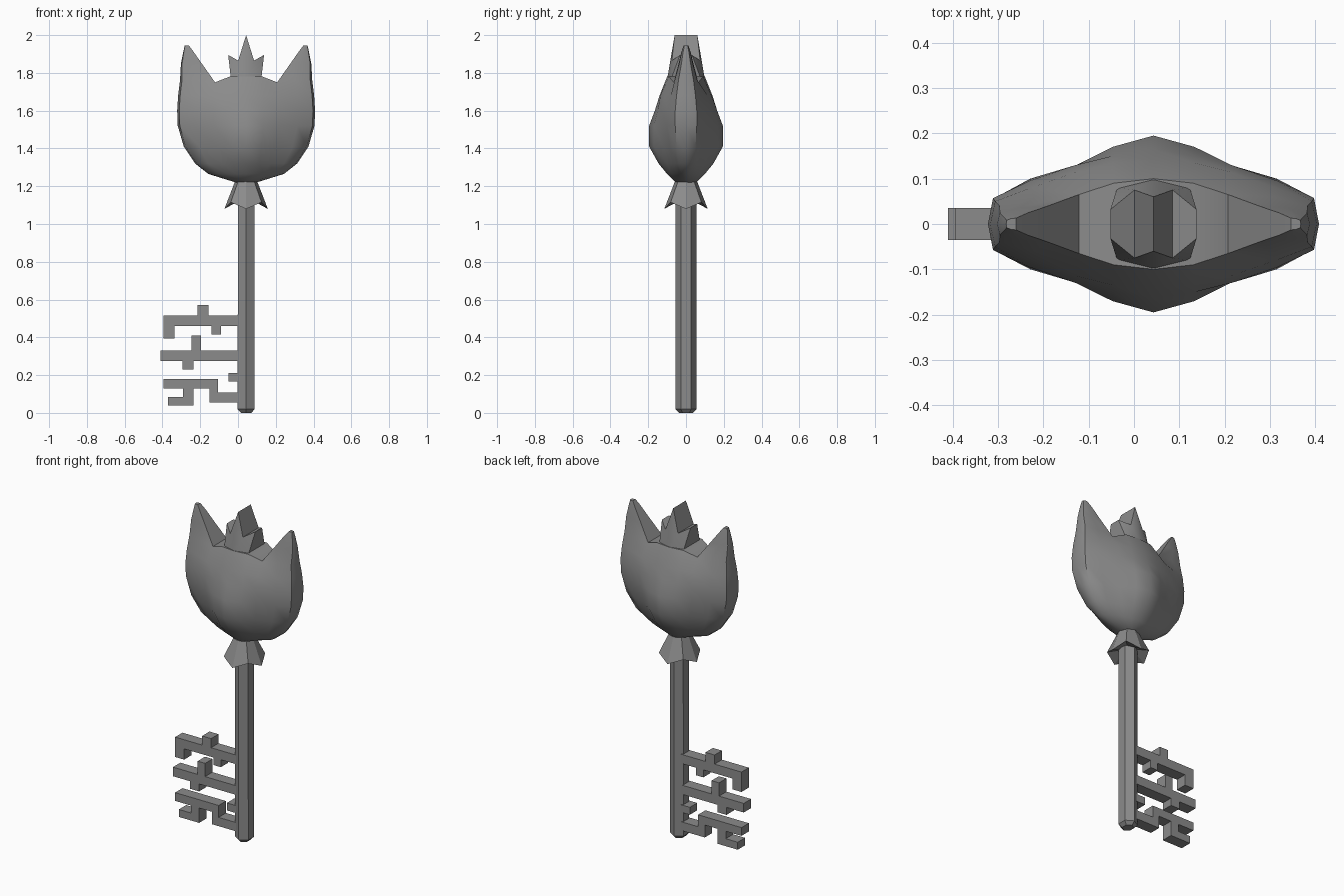
import bpy, bmesh, math

AXIS = 0.043  # x of the shaft axis

cube = bpy.data.objects.get("Cube")
if cube:
    bpy.data.objects.remove(cube, do_unlink=True)

grey = bpy.data.materials.new("iron grey")
grey.use_nodes = True
grey.diffuse_color = (0.26, 0.26, 0.26, 1)
grey.node_tree.nodes["Principled BSDF"].inputs["Base Color"].default_value = grey.diffuse_color


def finish(bm, name, x=AXIS, smooth=None):
    bmesh.ops.recalc_face_normals(bm, faces=bm.faces)
    mesh = bpy.data.meshes.new(name)
    bm.to_mesh(mesh)
    bm.free()
    mesh.materials.append(grey)
    ob = bpy.data.objects.new(name, mesh)
    ob.location.x = x
    bpy.context.collection.objects.link(ob)
    if smooth:
        bpy.ops.object.select_all(action='DESELECT')
        ob.select_set(True)
        bpy.context.view_layer.objects.active = ob
        bpy.ops.object.shade_smooth_by_angle(angle=math.radians(smooth))
    return ob


def bridge(bm, a, b):
    for i in range(len(a)):
        j = (i + 1) % len(a)
        bm.faces.new((a[i], a[j], b[j], b[i]))


def ring(bm, n, rx, ry, z):
    step = 2 * math.pi / n
    return [bm.verts.new((rx * math.sin(i * step), ry * math.cos(i * step), z)) for i in range(n)]


# Shaft: hexagonal rod with a chamfered foot
bm = bmesh.new()
rings = [ring(bm, 6, rx, ry, z) for rx, ry, z in
         ((0.032, 0.036, 0), (0.052, 0.055, 0.02), (0.05, 0.055, 1.24))]
for a, b in zip(rings, rings[1:]):
    bridge(bm, a, b)
bm.faces.new(rings[0])
bm.faces.new(rings[-1])
finish(bm, "shaft")

# Collar: flared skirt with four pointed tips
bm = bmesh.new()
top = ring(bm, 8, 0.055, 0.055, 1.235)
rim = ring(bm, 8, 0.115, 0.115, 1.08)
for v in rim[1::2]:
    v.co.z = 1.115
inner = ring(bm, 8, 0.045, 0.045, 1.125)
bridge(bm, top, rim)
bridge(bm, rim, inner)
bm.faces.new(top)
bm.faces.new(inner)
finish(bm, "collar")

# Flower head: stacked rings, columns run from the middle to the side edge
COLS = (0, 0.25, 0.47, 0.75, 0.97, 1)
ROWS = (  # height, half width, half depth at each column
    (1.22, 0.055, (0.055, 0.053, 0.048, 0.037, 0.014)),
    (1.265, 0.20, (0.10, 0.09, 0.075, 0.05, 0.02)),
    (1.32, 0.27, (0.145, 0.13, 0.10, 0.065, 0.04)),
    (1.41, 0.33, (0.195, 0.17, 0.12, 0.085, 0.05)),
    (1.52, 0.362, (0.195, 0.17, 0.13, 0.10, 0.057)),
    (1.60, 0.365, (0.165, 0.15, 0.13, 0.095, 0.057)),
    (1.68, 0.36, (0.14, 0.135, 0.115, 0.08, 0.05)),
    (1.76, 0.35, (0.10, 0.09, 0.065, 0.06, 0.04)),
)
bm = bmesh.new()
loops = []
for z, w, depths in ROWS:
    def point(i, side):
        y = depths[abs(i)] if abs(i) < 5 else 0
        x = math.copysign(COLS[abs(i)] * w, i)
        return bm.verts.new((x, side * y, z))
    loops.append([point(i, 1) for i in range(-5, 6)] + [point(i, -1) for i in range(4, -5, -1)])
for a, b in zip(loops, loops[1:]):
    bridge(bm, a, b)
bm.faces.new(loops[0])

last = loops[-1]
front = dict(zip(range(-5, 6), last[:11]))
back = dict(zip(range(4, -5, -1), last[11:]))
for s in (-1, 1):
    # Saddle between the middle and the ear
    bm.faces.new((front[s], front[2 * s], back[2 * s], back[s]))
    # Pointed ear petal
    base = [front[2 * s], front[3 * s], front[4 * s], front[5 * s],
            back[4 * s], back[3 * s], back[2 * s]]
    fracs = [(abs(v.co.x) - 0.1645) / 0.1855 for v in base]
    prev = base
    for z, x0, x1, k in ((1.85, 0.235, 0.345, 0.6), (1.91, 0.277, 0.333, 0.38), (1.945, 0.303, 0.325, 0.2)):
        cur = [bm.verts.new((s * (x0 + f * (x1 - x0)), v.co.y * k, z)) for v, f in zip(base, fracs)]
        bridge(bm, prev, cur)
        prev = cur
    bm.faces.new(prev)
    front[2 * s].co.z = back[2 * s].co.z = 1.75
# Middle top
bm.faces.new([front[i] for i in (-1, 0, 1)] + [back[i] for i in (1, 0, -1)])
for i in (-1, 0, 1):
    front[i].co.z = back[i].co.z = 1.78
finish(bm, "flower_head", smooth=50)

# Crown: three-pointed ridge on the middle, profile with a depth per point
half = ((0.042, 1.865, 0.075), (0.095, 1.895, 0.032), (0.08, 1.765, 0.08))
outline = [(0, 2.0, 0.06), *half, (0, 1.765, 0.10)] + [(-x, z, y) for x, z, y in reversed(half)]
bm = bmesh.new()
sheets = [[bm.verts.new((x, s * y, z)) for x, z, y in outline] for s in (-1, 1)]
bridge(bm, *sheets)
for v in sheets:
    peak, nr, sr, br, mid, bl, sl, nl = v
    for face in ((peak, nr, mid), (nr, sr, br), (nr, br, mid),
                 (peak, mid, nl), (nl, bl, sl), (nl, mid, bl)):
        bm.faces.new(face)
finish(bm, "crown", smooth=35)

# Bit: three rows of teeth, boxes given as left, right, bottom, top
TEETH = {
    "upper_tooth": ((-0.39, 0.02, 0.46, 0.515), (-0.395, -0.335, 0.395, 0.515),
                    (-0.215, -0.155, 0.5, 0.57), (-0.14, -0.09, 0.415, 0.48)),
    "middle_tooth": ((-0.41, 0.02, 0.275, 0.33), (-0.245, -0.195, 0.31, 0.41),
                     (-0.295, -0.235, 0.23, 0.29)),
    "lower_tooth": ((-0.395, -0.105, 0.13, 0.18), (-0.15, -0.105, 0.055, 0.15),
                    (-0.15, 0.02, 0.055, 0.108), (-0.05, 0.02, 0.165, 0.21),
                    (-0.29, -0.235, 0.04, 0.15), (-0.37, -0.235, 0.04, 0.085)),
}
for name, boxes in TEETH.items():
    bm = bmesh.new()
    for x0, x1, z0, z1 in boxes:
        for v in bmesh.ops.create_cube(bm, size=1)["verts"]:
            v.co = (x1 if v.co.x > 0 else x0, v.co.y * 0.07, z1 if v.co.z > 0 else z0)
    finish(bm, name, x=0)
